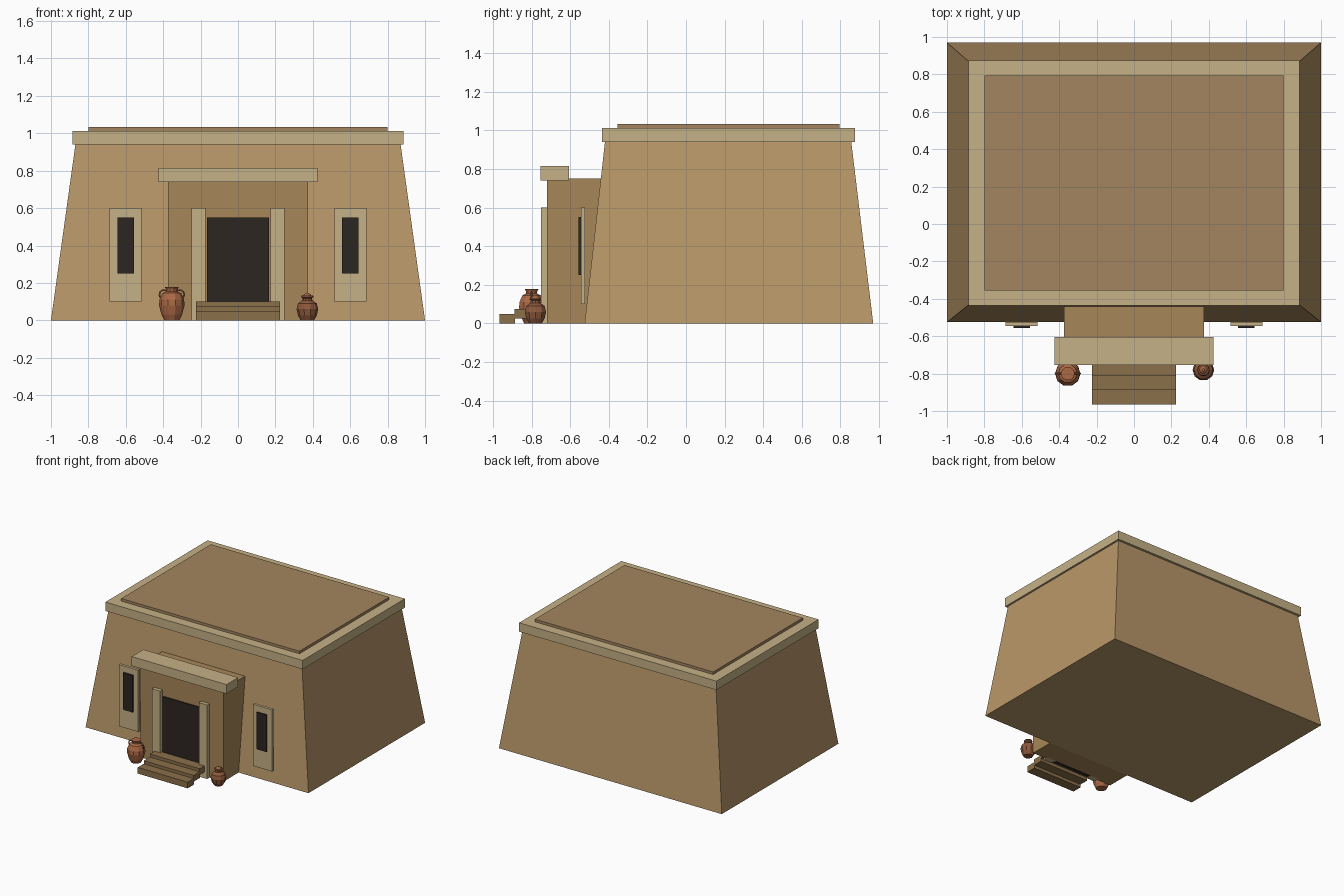
import bpy, bmesh
from math import sin, cos, pi, radians

if "Cube" in bpy.data.objects:
    bpy.data.objects.remove(bpy.data.objects["Cube"])


def material(name, rgb):
    m = bpy.data.materials.new(name)
    m.diffuse_color = (*rgb, 1)
    m.use_nodes = True
    m.node_tree.nodes["Principled BSDF"].inputs["Base Color"].default_value = m.diffuse_color
    return m


WALL = material("sandstone", (0.48, 0.31, 0.14))
TRIM = material("pale_trim", (0.56, 0.44, 0.24))
PORCH = material("porch_stone", (0.39, 0.24, 0.10))
ROOF = material("roof_clay", (0.37, 0.235, 0.115))
STEP = material("step_stone", (0.26, 0.16, 0.07))
DARK = material("dark_opening", (0.026, 0.019, 0.015))
CLAY = material("terracotta", (0.40, 0.14, 0.06))
BROWN = material("brown_clay", (0.27, 0.10, 0.045))


def finish(name, bm, mat):
    bmesh.ops.recalc_face_normals(bm, faces=bm.faces)
    me = bpy.data.meshes.new(name)
    bm.to_mesh(me)
    bm.free()
    me.materials.append(mat)
    ob = bpy.data.objects.new(name, me)
    bpy.context.collection.objects.link(ob)
    return ob


def box(name, x, y, z, mat, top=None):
    """Box from (min, max) ranges; top = (x range, y range) tapers it."""
    bm = bmesh.new()
    bmesh.ops.create_cube(bm, size=1)
    for v in bm.verts:
        xr, yr = top if top and v.co.z > 0 else (x, y)
        v.co = (xr[v.co.x > 0], yr[v.co.y > 0], z[v.co.z > 0])
    return finish(name, bm, mat)


def lathe(name, profile, centre, mat, sides=10):
    """Faceted vessel from (radius, height) points."""
    bm = bmesh.new()
    rings = [[bm.verts.new((centre[0] + r * cos(2 * pi * i / sides),
                            centre[1] + r * sin(2 * pi * i / sides), z))
              for i in range(sides)] for r, z in profile]
    for a, b in zip(rings, rings[1:]):
        for i in range(sides):
            j = (i + 1) % sides
            bm.faces.new((a[i], a[j], b[j], b[i]))
    bm.faces.new(rings[0])
    bm.faces.new(rings[-1])
    return finish(name, bm, mat)


# Battered main building with cornice and roof slab
box("main_walls", (-1, 1), (-0.525, 0.97), (0, 0.95), WALL,
    top=((-0.868, 0.868), (-0.419, 0.855)))
box("cornice", (-0.885, 0.885), (-0.435, 0.875), (0.94, 1.012), TRIM)
box("roof_slab", (-0.80, 0.80), (-0.355, 0.795), (1.0, 1.033), ROOF)

# Entrance porch
box("porch", (-0.373, 0.373), (-0.72, -0.435), (0, 0.75), PORCH)
box("porch_lintel", (-0.425, 0.425), (-0.755, -0.605), (0.74, 0.815), TRIM)
box("doorway", (-0.165, 0.165), (-0.73, -0.70), (0, 0.55), DARK)

# Door jambs and windows on both sides
for side, s in (("left", -1), ("right", 1)):
    def span(a, b):
        return tuple(sorted((s * a, s * b)))
    box(side + "_door_jamb", span(0.173, 0.248), (-0.75, -0.70), (0, 0.60), TRIM)
    box(side + "_window_frame", span(0.515, 0.687), (-0.545, -0.523), (0.10, 0.60), TRIM)
    box(side + "_window_opening", span(0.556, 0.643), (-0.556, -0.54), (0.25, 0.55), DARK)

# Three overlapping slab steps
for i in range(3):
    y, z = -0.965 + 0.077 * i, 0.025 * i
    box(f"step_{i + 1}", (-0.224, 0.224), (y, y + 0.08), (z, z + 0.05), STEP)

# Tall jar with two loop handles
JX, JY = -0.354, -0.80
lathe("tall_jar", [(0.04, 0), (0.055, 0.03), (0.068, 0.08), (0.066, 0.11),
                   (0.05, 0.145), (0.03, 0.155), (0.03, 0.165), (0.037, 0.177)],
      (JX, JY), CLAY)
for side, s in (("left", -1), ("right", 1)):
    bpy.ops.mesh.primitive_torus_add(
        major_segments=10, minor_segments=5, major_radius=0.024, minor_radius=0.005,
        location=(JX + s * 0.042, JY, 0.138), rotation=(radians(90), 0, 0))
    handle = bpy.context.object
    handle.name = side + "_jar_handle"
    handle.data.materials.append(CLAY)

# Small lidded jar
lathe("small_jar", [(0.035, 0), (0.05, 0.025), (0.058, 0.06), (0.05, 0.09),
                    (0.027, 0.107), (0.025, 0.118), (0.034, 0.125), (0.03, 0.132)],
      (0.371, -0.78), BROWN)
lathe("small_jar_lid", [(0.024, 0.128), (0.018, 0.138), (0.007, 0.146)],
      (0.371, -0.78), CLAY)
